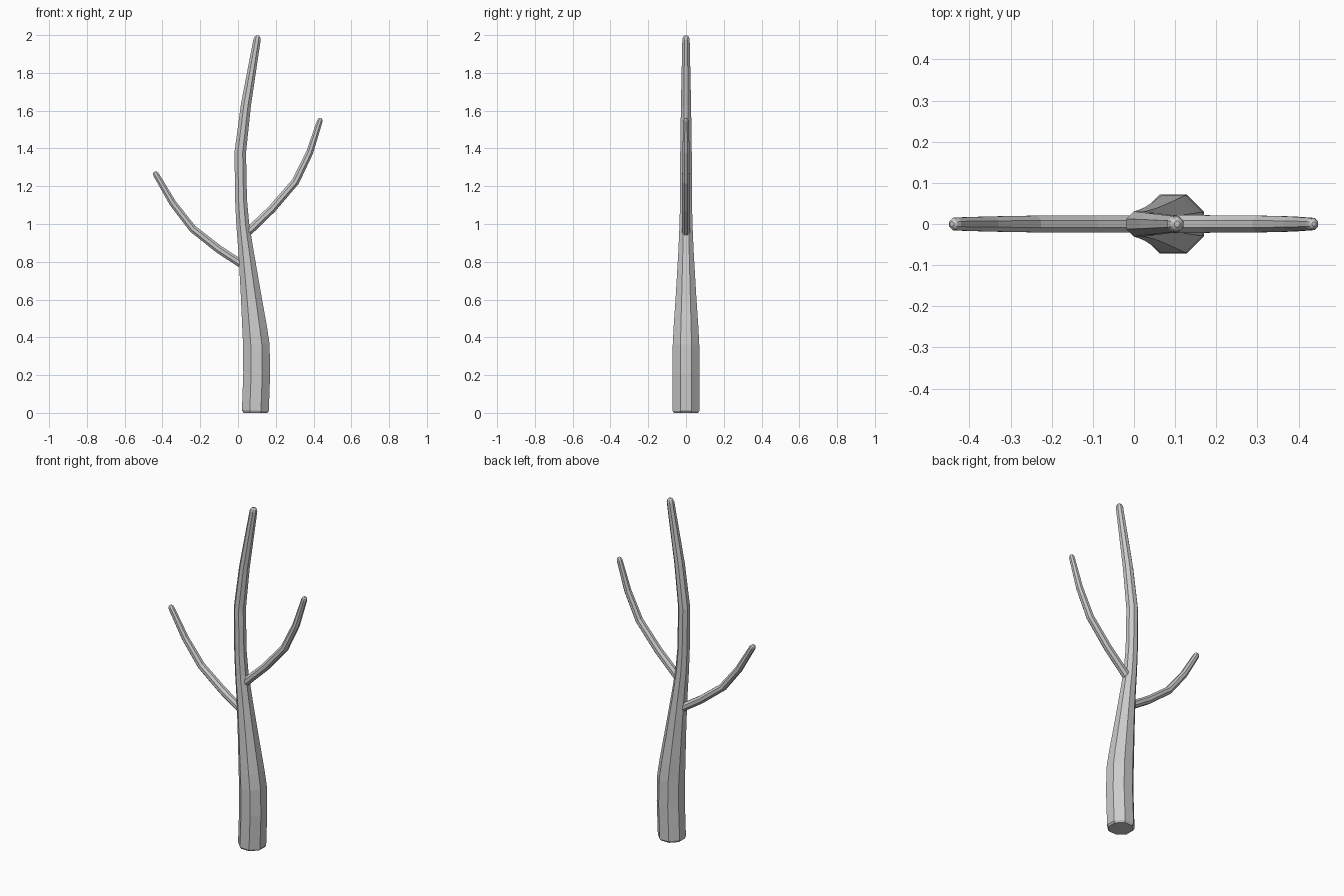
import bpy, bmesh, math
from mathutils import Vector

if "Cube" in bpy.data.objects:
    bpy.data.objects.remove(bpy.data.objects["Cube"])

SIDES = 8


def limb(name, path, flat_start=False):
    """Sweep an eight-sided ring along (x, z, radius) points in the y = 0 plane."""
    pts = [(Vector((x, 0.0, z)), r) for x, z, r in path]
    stations = []
    n = len(pts)
    for i, (p, r) in enumerate(pts):
        d = (pts[min(i + 1, n - 1)][0] - pts[max(i - 1, 0)][0]).normalized()
        if i == 0 and flat_start:
            d = Vector((0, 0, 1))
        # small rounded ends
        if i == 0 and not flat_start:
            stations.append((p - d * r * 0.7, d, r * 0.6))
        stations.append((p, d, r))
        if i == n - 1:
            stations.append((p + d * r * 0.65, d, r * 0.75))
            stations.append((p + d * r, d, r * 0.35))
    bm = bmesh.new()
    rings = []
    for p, d, r in stations:
        side = Vector((d.z, 0, -d.x))
        ring = []
        for k in range(SIDES):
            a = 2 * math.pi * (k + 0.5) / SIDES
            ring.append(bm.verts.new(p + side * (r * math.cos(a)) + Vector((0, r * math.sin(a), 0))))
        rings.append(ring)
    for a, b in zip(rings, rings[1:]):
        for k in range(SIDES):
            j = (k + 1) % SIDES
            bm.faces.new((a[k], a[j], b[j], b[k]))
    bm.faces.new(list(reversed(rings[0])))
    bm.faces.new(rings[-1])
    bmesh.ops.recalc_face_normals(bm, faces=bm.faces)
    mesh = bpy.data.meshes.new(name)
    bm.to_mesh(mesh)
    bm.free()
    obj = bpy.data.objects.new(name, mesh)
    bpy.context.collection.objects.link(obj)


# trunk
limb("trunk", [(0.092, 0.0, 0.069), (0.092, 0.012, 0.077), (0.099, 0.21, 0.077),
               (0.097, 0.36, 0.076), (0.088, 0.45, 0.071), (0.068, 0.63, 0.058),
               (0.043, 0.85, 0.044), (0.025, 1.0, 0.037), (0.016, 1.13, 0.034),
               (0.012, 1.38, 0.033), (0.042, 1.63, 0.029), (0.101, 1.977, 0.021)],
     flat_start=True)

# left branch
limb("left_branch", [(0.015, 0.79, 0.023), (-0.10, 0.865, 0.023), (-0.24, 0.975, 0.022),
                     (-0.345, 1.11, 0.020), (-0.434, 1.262, 0.017)])

# right branch
limb("right_branch", [(0.05, 0.955, 0.024), (0.18, 1.08, 0.023), (0.305, 1.225, 0.022),
                      (0.38, 1.38, 0.020), (0.433, 1.545, 0.016)])
